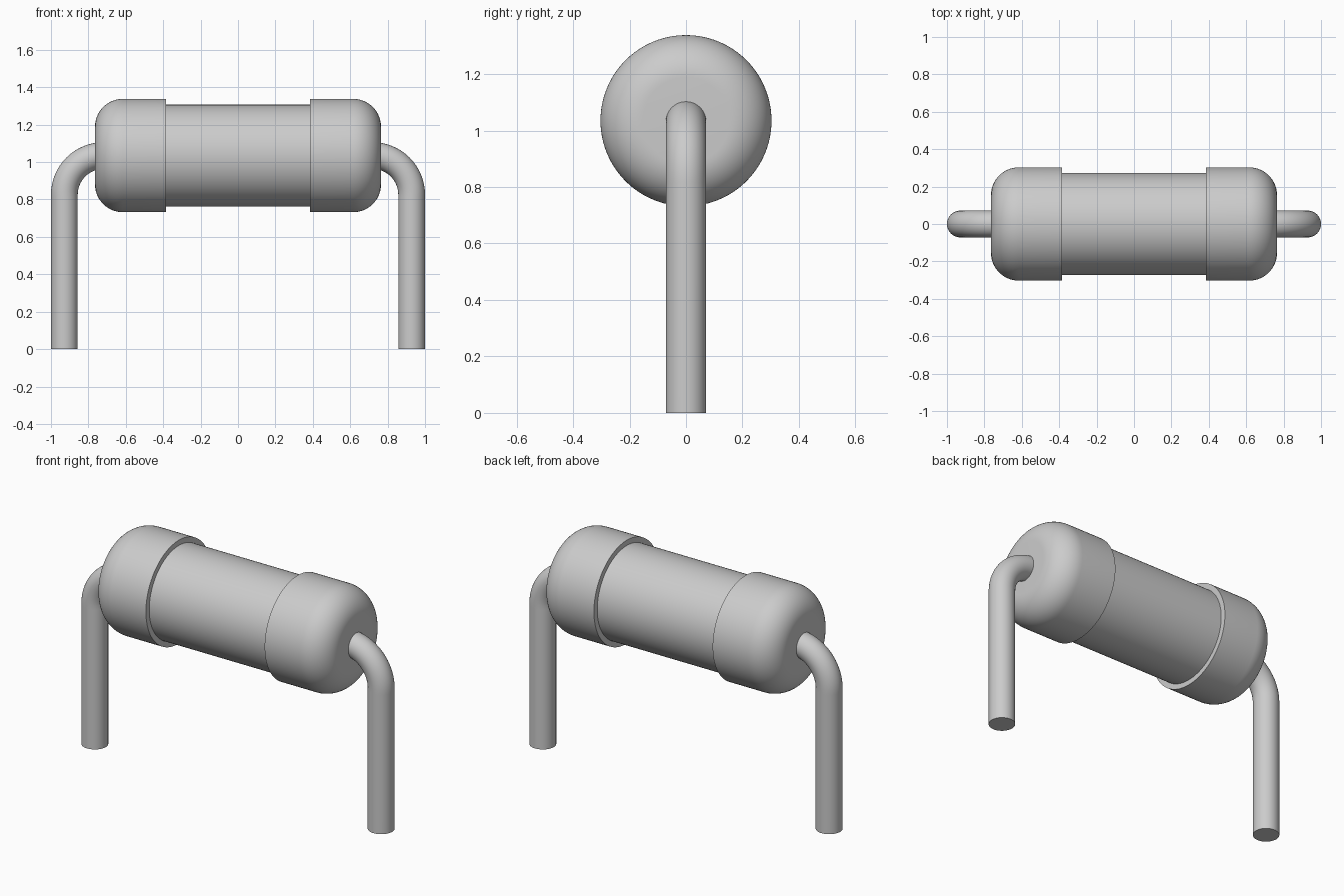
import bpy
import bmesh
import math
from mathutils import Vector, Matrix

cube = bpy.data.objects.get("Cube")
if cube:
    bpy.data.objects.remove(cube, do_unlink=True)

AXIS_Z = 1.035      # height of the body axis
CAP_R, BODY_R, LEAD_R = 0.303, 0.272, 0.0715
CAP_IN, CAP_OUT, FILLET = 0.385, 0.765, 0.15
LEAD_X, BEND_R = 1 - LEAD_R, 0.21

grey = bpy.data.materials.new("plain grey")
grey.use_nodes = True
colour = (0.6, 0.6, 0.6, 1)
grey.diffuse_color = colour
grey.node_tree.nodes["Principled BSDF"].inputs["Base Color"].default_value = colour


def finish(name, bm):
    bmesh.ops.remove_doubles(bm, verts=bm.verts, dist=1e-5)
    bmesh.ops.recalc_face_normals(bm, faces=bm.faces)
    mesh = bpy.data.meshes.new(name)
    bm.to_mesh(mesh)
    bm.free()
    mesh.materials.append(grey)
    obj = bpy.data.objects.new(name, mesh)
    bpy.context.collection.objects.link(obj)
    bpy.ops.object.select_all(action="DESELECT")
    obj.select_set(True)
    bpy.context.view_layer.objects.active = obj
    bpy.ops.object.shade_smooth_by_angle(angle=math.radians(30))
    return obj


def lathe(name, profile, steps=96):
    """Spin (x, radius) points around the body axis."""
    bm = bmesh.new()
    verts = [bm.verts.new((x, 0, AXIS_Z + r)) for x, r in profile]
    edges = [bm.edges.new(pair) for pair in zip(verts, verts[1:])]
    bmesh.ops.spin(bm, geom=verts + edges, cent=(0, 0, AXIS_Z), axis=(1, 0, 0),
                   angle=math.tau, steps=steps, use_merge=True)
    return finish(name, bm)


def sweep(name, path, radius, sides=48):
    """Round tube along a path lying in the XZ plane, closed at both ends."""
    bm = bmesh.new()
    rings = []
    for i, p in enumerate(path):
        tangent = (path[min(i + 1, len(path) - 1)] - path[max(i - 1, 0)]).normalized()
        # The straight runs keep their ends square to the path
        side = Vector((0, 1, 0))
        up = tangent.cross(side)
        rings.append([bm.verts.new(p + radius * (math.cos(a) * side + math.sin(a) * up))
                      for a in (math.tau * k / sides for k in range(sides))])
    for a, b in zip(rings, rings[1:]):
        for k in range(sides):
            n = (k + 1) % sides
            bm.faces.new((a[k], a[n], b[n], b[k]))
    bm.faces.new(rings[0])
    bm.faces.new(rings[-1])
    return finish(name, bm)


# Middle of the body
lathe("body_barrel", [(-CAP_IN, BODY_R), (CAP_IN, BODY_R)])

# Rounded end cap: inner step, straight wall, fillet, flat end
quarter = [math.pi / 2 * k / 16 for k in range(17)]
cap = [(CAP_IN, BODY_R), (CAP_IN, CAP_R)]
cap += [(CAP_OUT - FILLET + FILLET * math.sin(a),
         CAP_R - FILLET + FILLET * math.cos(a)) for a in quarter]
cap += [(CAP_OUT, 0)]

# Bent wire lead: up from the ground, round the bend, into the cap
cx, cz = LEAD_X - BEND_R, AXIS_Z - BEND_R
lead = [Vector((LEAD_X, 0, 0)), Vector((LEAD_X, 0, cz - 0.01))]
lead += [Vector((cx + BEND_R * math.cos(a), 0, cz + BEND_R * math.sin(a))) for a in quarter]
lead += [Vector((cx - 0.01, 0, AXIS_Z))]

for side, s in (("left", 1), ("right", -1)):
    lathe(side + "_end_cap", [(s * x, r) for x, r in cap])
    sweep(side + "_wire_lead", [Vector((s * p.x, 0, p.z)) for p in lead], LEAD_R)
